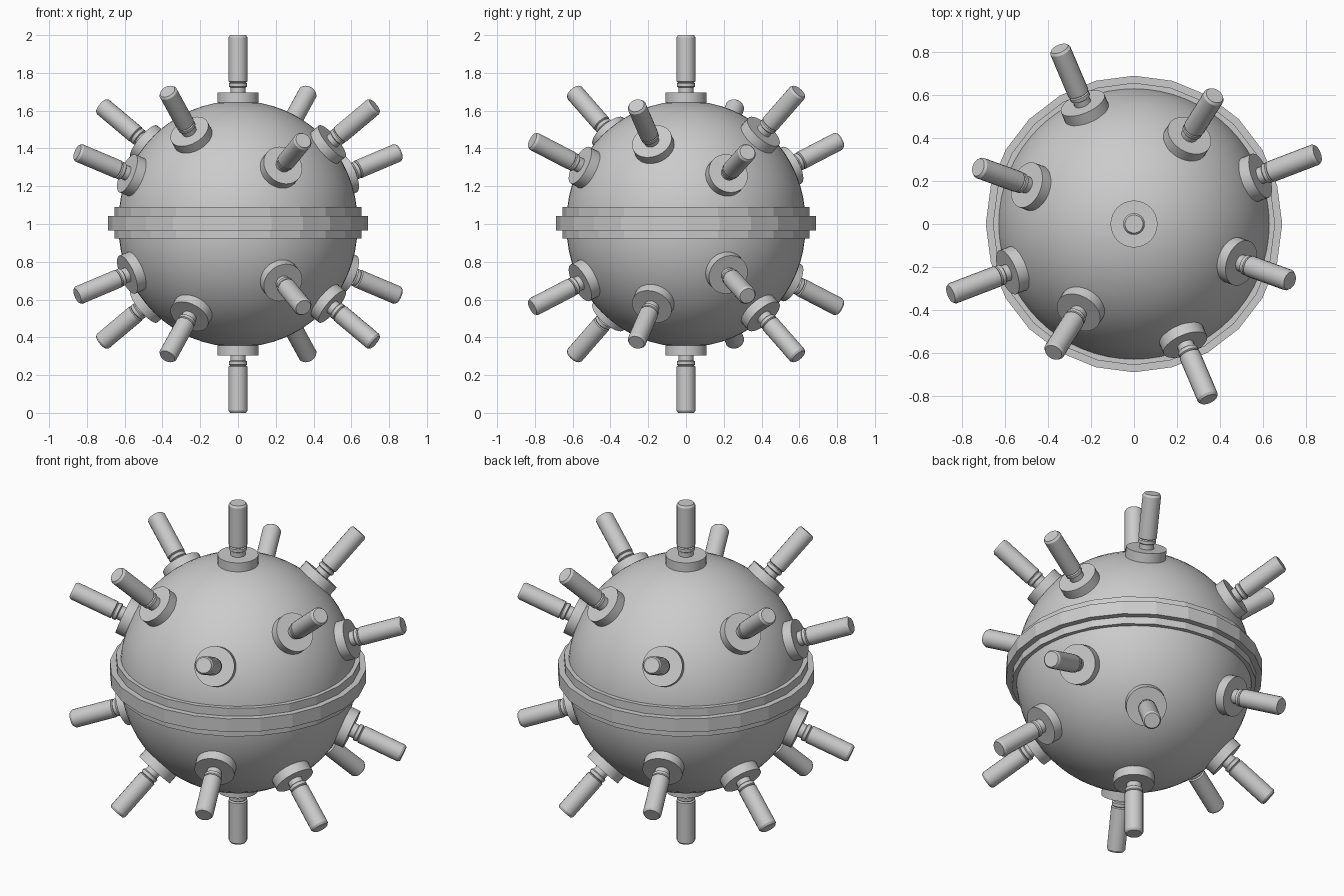
import bpy, bmesh, math
from mathutils import Vector, Matrix

if "Cube" in bpy.data.objects:
    bpy.data.objects.remove(bpy.data.objects["Cube"])


def finish(name, bm, smooth_angle=None):
    bmesh.ops.recalc_face_normals(bm, faces=bm.faces)
    me = bpy.data.meshes.new(name)
    bm.to_mesh(me)
    bm.free()
    ob = bpy.data.objects.new(name, me)
    bpy.context.collection.objects.link(ob)
    if smooth_angle:
        bpy.ops.object.select_all(action='DESELECT')
        ob.select_set(True)
        bpy.context.view_layer.objects.active = ob
        bpy.ops.object.shade_smooth_by_angle(angle=math.radians(smooth_angle))
    return ob


def lathe(profile, sides):
    """Revolve (radius, z) points around z."""
    bm = bmesh.new()
    vs = [bm.verts.new((r, 0, z)) for r, z in profile]
    es = [bm.edges.new(p) for p in zip(vs, vs[1:])]
    bmesh.ops.spin(bm, geom=vs + es, cent=(0, 0, 0), axis=(0, 0, 1),
                   angle=math.tau, steps=sides, use_duplicate=False)
    bmesh.ops.remove_doubles(bm, verts=bm.verts, dist=1e-5)
    return bm


R, SHIFT = 0.632, 0.02   # two hemispheres, slightly pulled apart

# Spherical shell
arc = [i * math.pi / 32 for i in range(17)]
top = [(R * math.sin(a), 1 + SHIFT + R * math.cos(a)) for a in arc]
bottom = [(r, 2 - z) for r, z in reversed(top)]
finish("shell", lathe(top + bottom, 64), 30)

# Stepped equator band, low-poly
band = [(0.60, 0.923), (0.655, 0.923), (0.655, 0.965), (0.688, 0.965),
        (0.688, 1.043), (0.655, 1.043), (0.655, 1.09), (0.60, 1.09)]
finish("equator_band", lathe(band + band[:1], 24))

# Spike profile: mounting pad, neck, collar, rod with bevelled tip
pad = [(0, 0.58), (0.109, 0.58), (0.109, 0.675), (0, 0.675)]
rod = [(0, 0.66), (0.04, 0.66), (0.04, 0.702), (0.048, 0.707), (0.048, 0.724),
       (0.042, 0.729), (0.05, 0.734), (0.05, 0.968), (0.042, 0.98), (0, 0.98)]

# Spike directions for half of the upper hemisphere, repeated by symmetry
half = [(0.85, 0.325, 0.36), (0.34, -0.80, 0.415),
        (0.715, -0.26, 0.60), (0.37, 0.59, 0.675)]
dirs = [Vector((0, 0, 1))]
for x, y, z in half:
    dirs += [Vector((x, y, z)), Vector((-x, -y, z))]
dirs += [Vector((d.x, d.y, -d.z)) for d in dirs]

for i, d in enumerate(dirs):
    offset = Vector((0, 0, 1 + math.copysign(SHIFT, d.z)))
    m = Matrix.Translation(offset) @ d.to_track_quat('Z', 'Y').to_matrix().to_4x4()
    for part, prof, sides in (("pad", pad, 32), ("rod", rod, 20)):
        bm = lathe(prof, sides)
        bm.transform(m)
        finish(f"spike_{part}_{i + 1}", bm, 30)
